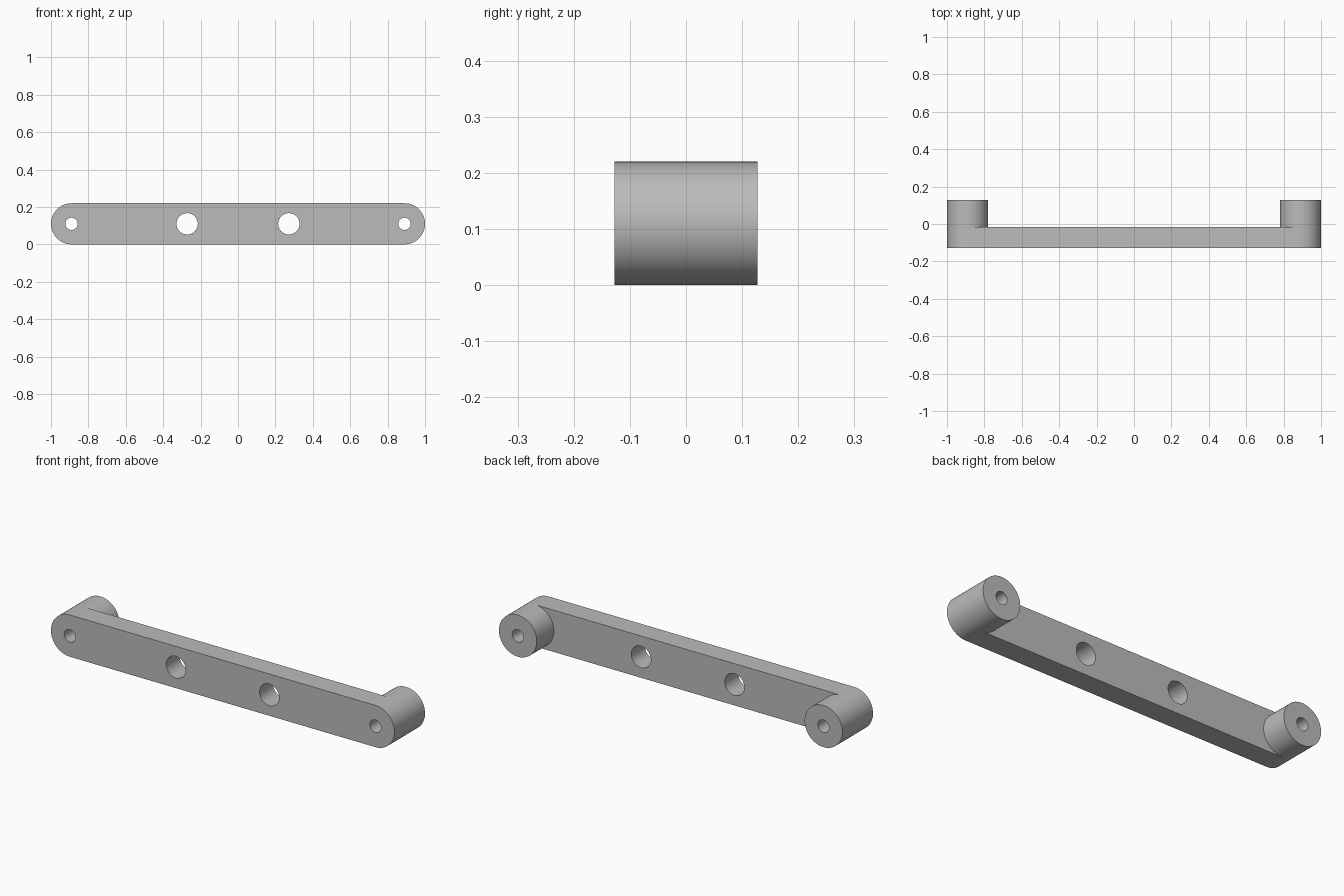
import bpy, bmesh
from math import cos, sin, pi, hypot, radians

cube = bpy.data.objects.get("Cube")
if cube:
    bpy.data.objects.remove(cube, do_unlink=True)

RADIUS, MID_Z = 0.11, 0.11
BOSS_X, BOSS_HOLE = 0.89, 0.033
BAR_HOLE_X, BAR_HOLE = 0.272, 0.057
FRONT, BAR_BACK, BOSS_BACK = -0.1275, -0.015, 0.1275
SEGMENTS = 64

bm = bmesh.new()


def ring(x, radius):
    """Circle of vertices lying in the front plane."""
    return [bm.verts.new((x + radius * cos(2 * pi * i / SEGMENTS), FRONT,
                          MID_Z + radius * sin(2 * pi * i / SEGMENTS)))
            for i in range(SEGMENTS)]


def edges_along(verts, closed):
    pairs = list(zip(verts, verts[1:] + verts[:1]))
    if not closed:
        pairs.pop()
    return [bm.edges.get(p) or bm.edges.new(p) for p in pairs]


# Rounded ends: a flat ring around each screw hole
outer = {}
for side in (-1, 1):
    outer[side] = ring(side * BOSS_X, RADIUS)
    inner = ring(side * BOSS_X, BOSS_HOLE)
    for i in range(SEGMENTS):
        j = (i + 1) % SEGMENTS
        bm.faces.new((outer[side][i], outer[side][j], inner[j], inner[i]))

# Middle of the bar: bounded by the inward half of each ring, with two holes
quarter = SEGMENTS // 4
left_arc = outer[1][quarter:3 * quarter + 1]
right_arc = outer[-1][3 * quarter:] + outer[-1][:quarter + 1]
border = edges_along(left_arc + right_arc, True)
for side in (-1, 1):
    border += edges_along(ring(side * BAR_HOLE_X, BAR_HOLE), True)
bmesh.ops.triangle_fill(bm, edges=border, use_beauty=True, normal=(0, -1, 0))


def extrude_to(faces, y, keep):
    result = bmesh.ops.extrude_face_region(bm, geom=faces, use_keep_orig=keep)
    for v in result["geom"]:
        if isinstance(v, bmesh.types.BMVert):
            v.co.y = y


# Bar thickness, then the two standoff bosses from its back
extrude_to(list(bm.faces), BAR_BACK, True)
for side in (-1, 1):
    boss = [f for f in bm.faces if all(
        abs(v.co.y - BAR_BACK) < 1e-4
        and hypot(v.co.x - side * BOSS_X, v.co.z - MID_Z) < RADIUS + 1e-4
        for v in f.verts)]
    extrude_to(boss, BOSS_BACK, False)
bmesh.ops.recalc_face_normals(bm, faces=list(bm.faces))

mesh = bpy.data.meshes.new("mounting_bar")
bm.to_mesh(mesh)
bm.free()
bar = bpy.data.objects.new("mounting_bar", mesh)
bpy.context.collection.objects.link(bar)

# Plain grey finish
grey = bpy.data.materials.new("plain_grey")
grey.use_nodes = True
colour = (0.5, 0.5, 0.5, 1)
grey.diffuse_color = colour
grey.node_tree.nodes["Principled BSDF"].inputs["Base Color"].default_value = colour
mesh.materials.append(grey)

bpy.ops.object.select_all(action="DESELECT")
bar.select_set(True)
bpy.context.view_layer.objects.active = bar
bpy.ops.object.shade_smooth_by_angle(angle=radians(30))
